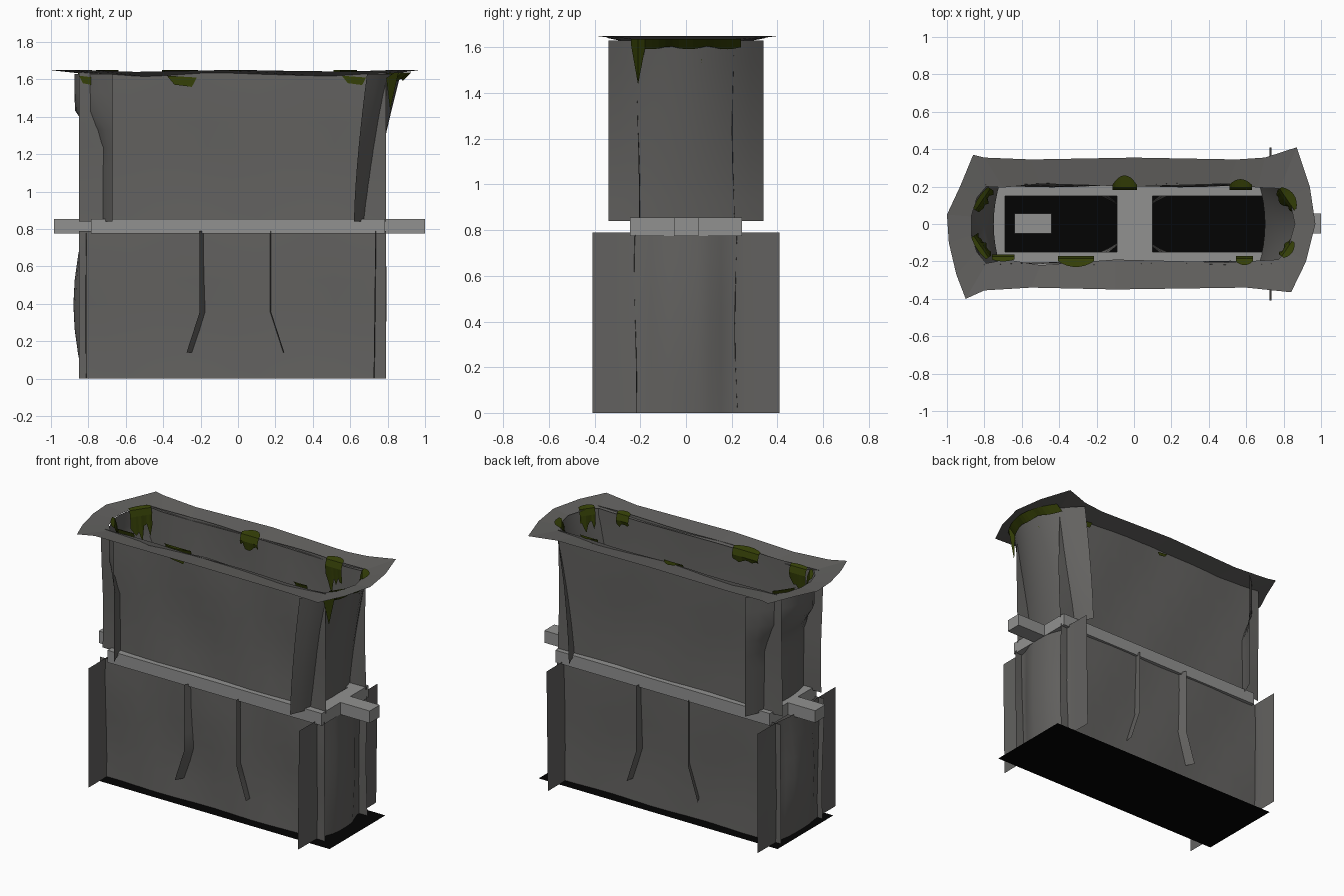
import bpy, bmesh, math, random

if "Cube" in bpy.data.objects:
    bpy.data.objects.remove(bpy.data.objects["Cube"])
random.seed(4)


def material(name, rgb):
    m = bpy.data.materials.new(name)
    m.diffuse_color = (*rgb, 1)
    m.use_nodes = True
    m.node_tree.nodes["Principled BSDF"].inputs["Base Color"].default_value = m.diffuse_color
    return m


ROCK = material("dark rock grey", (0.125, 0.122, 0.117))
STONE = material("light stone grey", (0.285, 0.285, 0.28))
BLACK = material("pit black", (0.001, 0.001, 0.001))
MOSS = material("moss green", (0.035, 0.05, 0.002))


def make(name, verts, faces, mat, smooth=False):
    me = bpy.data.meshes.new(name)
    me.from_pydata(verts, [], faces)
    me.materials.append(mat)
    for p in me.polygons:
        p.use_smooth = smooth
    ob = bpy.data.objects.new(name, me)
    bpy.context.collection.objects.link(ob)
    return ob


def sheet(name, f, nu, nv, mat, smooth=True):
    """Grid surface from f(u, v) with u and v in 0..1."""
    verts = [f(i / nu, j / nv) for j in range(nv + 1) for i in range(nu + 1)]
    w = nu + 1
    faces = [(j * w + i, j * w + i + 1, (j + 1) * w + i + 1, (j + 1) * w + i)
             for j in range(nv) for i in range(nu)]
    return make(name, verts, faces, mat, smooth)


def box(name, x0, x1, y0, y1, z0, z1, mat):
    v = [(x, y, z) for x in (x0, x1) for y in (y0, y1) for z in (z0, z1)]
    f = [(0, 1, 3, 2), (4, 6, 7, 5), (0, 4, 5, 1), (2, 3, 7, 6), (0, 2, 6, 4), (1, 5, 7, 3)]
    return make(name, v, f, mat)


def step(t):
    t = max(0, min(1, t))
    return t * t * (3 - 2 * t)


# Pit floor
sheet("pit_floor", lambda u, v: (1.75 * u - 0.875, 0.584 * v - 0.292, 0), 1, 1, BLACK, False)


# Long rock walls, lower and upper, front and back
def long_wall(side, y, z0, z1):
    def f(u, v):
        x = -0.85 + 1.64 * u
        wave = 0.006 * math.sin(9 * x + 4 * v + side) + 0.006 * math.sin(5 * v + 3 * side)
        return x, side * (y + wave), z0 + (z1 - z0) * v
    return f


for side, label in ((-1, "front"), (1, "back")):
    sheet(label + "_lower_wall", long_wall(side, 0.22, 0, 0.79), 12, 6, ROCK)
    sheet(label + "_upper_wall", long_wall(side, 0.208, 0.84, 1.637), 12, 6, ROCK)


# Curved cross walls, which run out past the long walls as fins
def cross_wall(edge, bulge, half, z0, z1, shape):
    def f(u, v):
        y = half * (2 * u - 1)
        return edge(v) + bulge(v) * shape(abs(y)), y, z0 + (z1 - z0) * v
    return f


def arch(y):
    return 1 - (y / 0.34) ** 2


def pocket(y):
    return 0.92 * step((0.23 - y) / 0.17) + 0.2 * (0.41 - y)


sheet("left_upper_end", cross_wall(lambda t: -0.67, lambda t: -0.08 - 0.125 * step((t - .5) / .28),
                                   0.34, 0.84, 1.63, arch), 12, 8, ROCK)
sheet("right_upper_end", cross_wall(lambda t: 0.62 + 0.07 * t ** 1.5, lambda t: 0.08 + 0.10 * t,
                                    0.34, 0.84, 1.63, arch), 12, 8, ROCK)
sheet("left_lower_end", cross_wall(lambda t: -0.81, lambda t: -0.02 - 0.05 * math.sin(math.pi * t),
                                   0.41, 0, 0.79, pocket), 16, 6, ROCK)
sheet("right_lower_end", cross_wall(lambda t: 0.725 + 0.01 * t,
                                    lambda t: 0.05 + 0.015 * math.sin(math.pi * t),
                                    0.41, 0, 0.79, pocket), 16, 6, ROCK)


# Two partitions between the lower pits, flared where they leave the walls
def partition(side, wide):
    def f(u, v):
        y = 0.27 * (2 * u - 1)
        out = step((abs(y) - 0.07) / 0.13)
        flare = 0.07 * max(0, 1 - 3 * v) + wide * max(0, abs(y) - 0.2)
        return side * (0.06 + (0.11 + flare) * out), y, 0.14 + 0.65 * v
    return f


sheet("left_partition", partition(-1, 0.5), 18, 6, ROCK)
sheet("right_partition", partition(1, 0.1), 18, 6, ROCK)

# Stone frame with two openings
Z0, Z1 = 0.775, 0.855
for side, label in ((-1, "front"), (1, "back")):
    a, b = sorted((side * 0.15, side * 0.245))
    box(label + "_frame_beam", -0.785, 0.785, a, b, Z0, Z1, STONE)
for label, a, b in (("left", -0.785, -0.69), ("middle", -0.09, 0.1), ("right", 0.7, 0.785)):
    box(label + "_frame_beam", a, b, -0.15, 0.15, Z0, Z1, STONE)
for label, a, b in (("left_stub", -0.985, -0.785), ("right_stub", 0.785, 1.0),
                    ("loose_block", -0.64, -0.44)):
    box(label, a, b, -0.05, 0.055, Z0, Z1, STONE)

# Flared rim: outer and inner outlines
OUTER = [(-.86, .37), (-.93, .2), (-1, .05), (-.99, -.1), (-.95, -.27), (-.9, -.4),
         (-.8, -.355), (-.55, -.34), (-.1, -.35), (.6, -.34), (.84, -.365),
         (.92, -.2), (.97, 0), (.94, .2), (.87, .41), (.7, .355), (.55, .345),
         (0, .355), (-.55, .345), (-.8, .355)]
INNER = [(-.79, .2), (-.84, .14), (-.87, .04), (-.87, -.06), (-.84, -.15), (-.79, -.21),
         (-.68, -.19), (-.5, -.22), (-.1, -.19), (.5, -.205), (.77, -.19),
         (.82, -.14), (.86, 0), (.83, .14), (.78, .19), (.66, .195), (.5, .215),
         (0, .2), (-.5, .215), (-.7, .195)]
n = len(OUTER)
rim = [(x, y, 1.645 + 0.006 * math.cos(7 * x)) for x, y in OUTER]
rim += [(x, y, 1.625 + 0.010 * math.cos(7 * x)) for x, y in INNER]
make("flared_rim", rim, [(i, (i + 1) % n, n + (i + 1) % n, n + i) for i in range(n)], ROCK)


# Moss clumps: a ragged sheet hanging down the wall with a lip on the rim
def moss(name, x, y, ang, width, drop, lip_size):
    c, s = math.cos(ang), math.sin(ang)       # (c, s) points outward
    lean = 0.25 * abs(c)                      # end walls slope inward going down
    m = 8
    verts, faces = [], []
    for i in range(m + 1):
        t = (i / m - 0.5) * width
        fall = drop * random.uniform(0.3, 1) * (1 - 0.4 * abs(2 * i / m - 1))
        lip = lip_size * (1 - (2 * i / m - 1) ** 2)
        for out, z in ((lip, 1.65), (-0.015, 1.64), (-0.028, 1.6), (-0.02 - lean * fall, 1.6 - fall)):
            verts.append((x + c * out - s * t, y + s * out + c * t, z))
    for i in range(m):
        for k in range(3):
            a = 4 * i + k
            faces.append((a, a + 1, a + 5, a + 4))
    make(name, verts, faces, MOSS)


F, B, R, L = -math.pi / 2, math.pi / 2, 0, math.pi
CLUMPS = [(-.31, -.2, F, .19, .06, .03), (.59, -.2, F, .09, .06, .02),
          (-.05, .21, B, .13, .07, .05), (.57, .21, B, .12, .2, .03),
          (-.7, -.19, F, .12, .14, .01), (-.82, .14, L - .6, .14, .22, .01),
          (-.83, -.13, L + .6, .14, .2, .01), (.83, -.14, -.6, .1, .14, .02),
          (.83, .14, .6, .14, .2, .03)]
for i, cl in enumerate(CLUMPS):
    moss("moss_clump_%d" % (i + 1), *cl)


# Moss band outside the right end, under the rim, with a drip
def band(u, v):
    y = -0.24 + 0.48 * u
    low = 0.03 + 0.015 * abs(math.sin(9 * u))
    if 0.05 < u < 0.1:
        low = 0.2
    x = 0.69 + 0.18 * arch(y)
    return x + 0.012 + 0.045 * v, y, 1.637 - low * (1 - v)


sheet("outer_moss_band", band, 16, 1, MOSS, False)

# Small moss patches poking through the front and back walls
PATCHES = ((-.3, -.222, .16, .06), (.62, -.222, .13, .05), (-.81, -.222, .08, .05),
           (.57, .222, .08, .05), (-.05, .222, .08, .03))
for i, (x, y, w, h) in enumerate(PATCHES):
    z = 1.62
    make("outer_moss_patch_%d" % (i + 1),
         [(x - w / 2, y, z), (x + w / 2, y, z - .01), (x + w / 3, y, z - h), (x - w / 4, y, z - h * .8)],
         [(0, 1, 2, 3)], MOSS)
